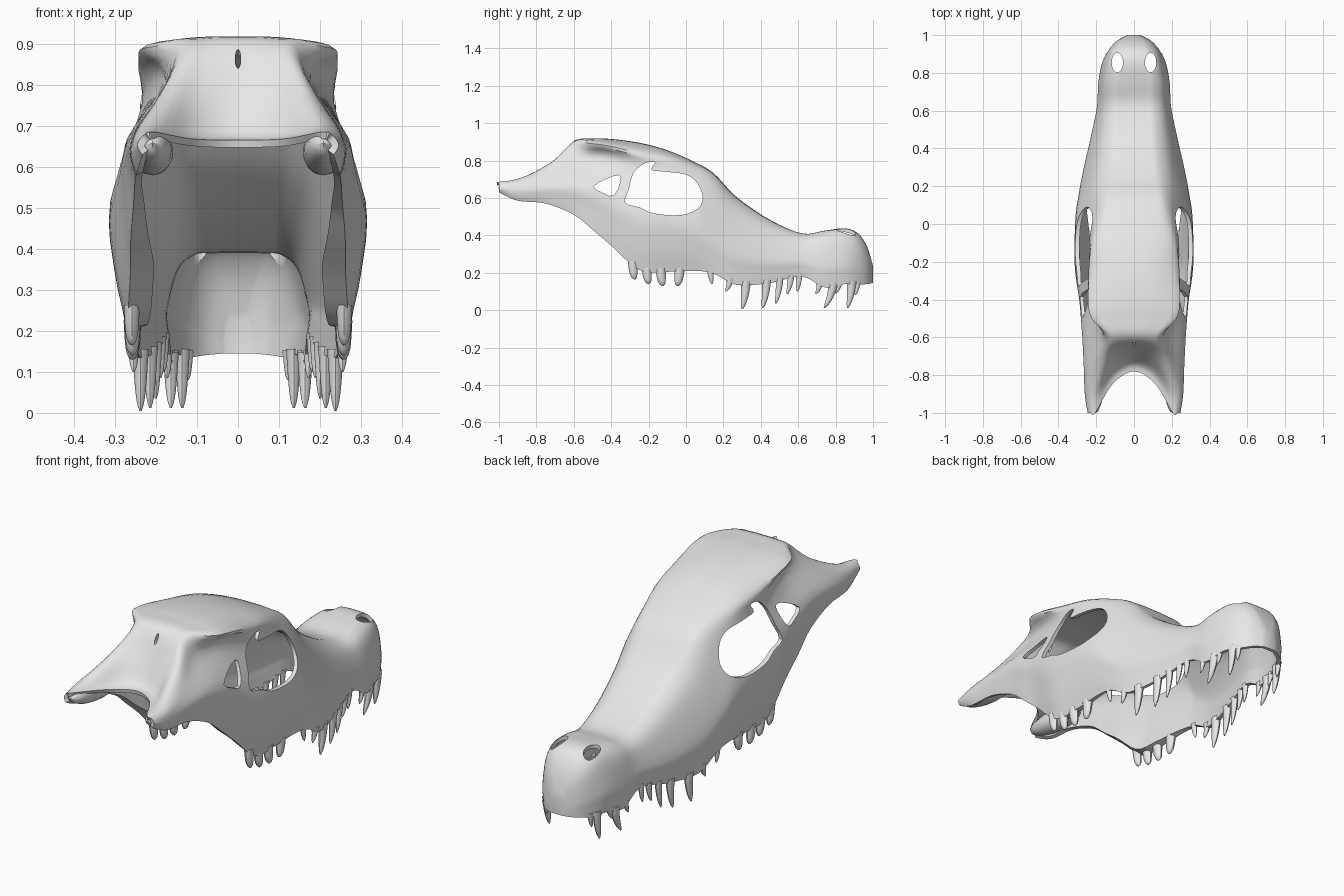
import bpy, bmesh, math
from mathutils import Vector, Matrix

if "Cube" in bpy.data.objects:
    bpy.data.objects.remove(bpy.data.objects["Cube"])

bone = bpy.data.materials.new("bone_grey")
bone.diffuse_color = (0.8, 0.8, 0.8, 1)
bone.use_nodes = True
bone.node_tree.nodes["Principled BSDF"].inputs["Base Color"].default_value = bone.diffuse_color


def make(name, verts, faces):
    me = bpy.data.meshes.new(name)
    me.from_pydata([tuple(v) for v in verts], [], faces)
    ob = bpy.data.objects.new(name, me)
    bpy.context.collection.objects.link(ob)
    me.materials.append(bone)
    return ob


def fix_normals(ob):
    bm = bmesh.new()
    bm.from_mesh(ob.data)
    bmesh.ops.recalc_face_normals(bm, faces=bm.faces)
    bm.to_mesh(ob.data)
    bm.free()


def smooth(ob, angle=40):
    bpy.ops.object.select_all(action='DESELECT')
    ob.select_set(True)
    bpy.context.view_layer.objects.active = ob
    bpy.ops.object.shade_smooth_by_angle(angle=math.radians(angle))


def spline(pts, n):
    """Curve through all points, n steps per span."""
    out = []
    for i in range(len(pts) - 1):
        a, b, c, d = (pts[max(0, min(len(pts) - 1, k))] for k in (i - 1, i, i + 1, i + 2))
        for s in range(n):
            t = s / n
            out.append(0.5 * (2 * b + (c - a) * t + (2 * a - 5 * b + 4 * c - d) * t ** 2
                              + (3 * b - a - 3 * c + d) * t ** 3))
    return out + [pts[-1]]


def clamp(v):
    return max(0, min(1, v))


# Stations: y, crown z, shoulder x, shoulder z, neck x, neck z, cheek x, jaw edge z
STATIONS = [
    (-1.0, .665, .205, .685, .232, .675, .245, .63),
    (-.90, .685, .195, .705, .245, .685, .26, .585),
    (-.75, .80, .165, .79, .225, .725, .264, .57),
    (-.60, .905, .14, .89, .18, .79, .268, .51),
    (-.50, .917, .225, .89, .18, .815, .275, .43),
    (-.40, .915, .243, .875, .203, .805, .285, .345),
    (-.25, .895, .235, .84, .235, .755, .308, .215),
    (-.10, .855, .215, .815, .24, .73, .311, .205),
    (.05, .79, .18, .765, .235, .66, .305, .21),
    (.15, .73, .16, .71, .225, .60, .29, .195),
    (.27, .605, .14, .59, .205, .51, .268, .135),
    (.45, .482, .12, .472, .178, .415, .228, .145),
    (.62, .41, .11, .405, .16, .365, .194, .18),
    (.74, .425, .11, .418, .16, .37, .188, .122),
    (.85, .437, .10, .425, .14, .38, .168, .14),
    (.92, .41, .08, .398, .117, .35, .134, .135),
    (.97, .335, .055, .325, .078, .285, .09, .14),
    (1.0, .235, .02, .23, .03, .21, .035, .145),
]


def edge_ratio(y):
    """How far the jaw edge stays out, relative to the cheek."""
    if y < -.2:
        return .86 + .09 * clamp((-.2 - y) / .3)
    return .86 + .10 * clamp(y / .2)


def section(y, zt, ws, zs, wn, zn, wm, zb):
    mid = .42 if y < .1 else .52
    zm, wb = zn + (zb - zn) * mid, wm * edge_ratio(y)
    half = [(0, zt), (.55 * ws, zt - .15 * (zt - zs)), (ws, zs), (wn, zn),
            (wm, zm), (.75 * wm + .25 * wb, .45 * zm + .55 * zb), (wb, zb)]
    full = [(-x, z) for x, z in half[:0:-1]] + half
    notch = .22 * max(0, (-.6 - y) / .4)        # rear edge curves inwards between the jaw joints
    return [Vector((x, y + notch * max(0, 1 - (x / .205) ** 2), z)) for x, z in full]


# Skull shell: lofted sections, open below and behind, closed at the snout tip
rows = [spline(section(*s), 4) for s in STATIONS]
cols = [spline(list(c), 4) for c in zip(*rows)]
rows = list(zip(*cols))
n = len(rows[0])
faces = [(i * n + j, i * n + j + 1, (i + 1) * n + j + 1, (i + 1) * n + j)
         for i in range(len(rows) - 1) for j in range(n - 1)]
faces.append(tuple((len(rows) - 1) * n + j for j in range(n)))
skull = make("skull_shell", [v for r in rows for v in r], faces)

# Bone is thicker at the lower rear cheeks
group = skull.vertex_groups.new(name="thickness")
for v in skull.data.vertices:
    group.add([v.index], .3 + .7 * clamp((.1 - v.co.y) / .4) * clamp((.55 - v.co.z) / .2), 'REPLACE')
solid = skull.modifiers.new("thickness", 'SOLIDIFY')
solid.thickness, solid.offset, solid.vertex_group = .06, -1, "thickness"


def prism(name, outline, steps):
    """Closed side outline (y, z) extended across x."""
    pts = [Vector(p) for p in outline]
    m = len(pts)
    loop = spline([pts[-1]] + pts + [pts[0], pts[1]], steps)[steps:steps * (m + 1)]
    k = len(loop)
    verts = [(x, p.x, p.y) for x in (-.6, .6) for p in loop]
    fs = [tuple(range(k)), tuple(range(k, 2 * k))]
    fs += [(i, (i + 1) % k, k + (i + 1) % k, k + i) for i in range(k)]
    ob = make(name, verts, fs)
    fix_normals(ob)
    return ob


def shaped(name, loc, scale, cyl=False, rot=0):
    """Scaled ball or upright cylinder."""
    bm = bmesh.new()
    if cyl:
        bmesh.ops.create_cone(bm, cap_ends=True, segments=20, radius1=1, radius2=1, depth=2)
    else:
        bmesh.ops.create_uvsphere(bm, u_segments=16, v_segments=10, radius=1)
    mat = Matrix.Translation(loc) @ Matrix.Rotation(rot, 4, 'X') @ Matrix.Diagonal((*scale, 1))
    bmesh.ops.transform(bm, matrix=mat, verts=bm.verts)
    ob = make(name, [], [])
    bm.to_mesh(ob.data)
    bm.free()
    return ob


# Eye sockets, rear side openings, nostrils and the slit at the back of the crown
cutters = [
    prism("eye_cutter", [(-.325, .575), (-.305, .65), (-.28, .735), (-.22, .785), (-.165, .79),
                         (-.185, .75), (-.11, .74), (0, .725), (.06, .68), (.09, .60), (.06, .54),
                         (-.03, .508), (-.17, .517), (-.25, .55)], 3),
    prism("side_opening_cutter", [(-.495, .66), (-.43, .70), (-.36, .722), (-.35, .69),
                                  (-.385, .612), (-.44, .625)], 2),
    shaped("nostril_cutter_left", (-.088, .855, .47), (.03, .052, .15), True),
    shaped("nostril_cutter_right", (.088, .855, .47), (.03, .052, .15), True),
    shaped("slit_cutter", (0, -.64, .865), (.007, .04, .025)),
]
for c in cutters:
    c.hide_render = True
    mod = skull.modifiers.new(c.name, 'BOOLEAN')
    mod.operation, mod.solver, mod.object = 'DIFFERENCE', 'EXACT', c

# Bake the cuts and drop the helpers
deps = bpy.context.evaluated_depsgraph_get()
baked = bpy.data.meshes.new_from_object(skull.evaluated_get(deps))
skull.modifiers.clear()
skull.data = baked
for c in cutters:
    bpy.data.objects.remove(c)
smooth(skull)

# Jaw joint knobs at the back
for side, word in ((-1, "left"), (1, "right")):
    smooth(shaped("jaw_joint_" + word, (side * .208, -.825, .635), (.05, .18, .052), rot=-.12))


def jaw_edge(y):
    """Half width and height of the jaw edge at y."""
    for a, b in zip(STATIONS, STATIONS[1:]):
        if a[0] <= y <= b[0]:
            t = (y - a[0]) / (b[0] - a[0])
            return edge_ratio(y) * (a[6] + (b[6] - a[6]) * t), a[7] + (b[7] - a[7]) * t


# Teeth: y of tip, z of tip, radius, backward lean
TEETH = [(-.275, .165, .026, -.01), (-.20, .14, .027, -.01), (-.125, .13, .028, -.01), (-.045, .13, .028, .01),
         (.14, .14, .018, -.01), (.215, .10, .020, .02), (.30, .005, .027, .02), (.41, .012, .025, .02),
         (.48, .035, .021, .02), (.54, .085, .019, .02), (.595, .10, .018, .01), (.695, .085, .018, .02),
         (.74, .012, .026, .045), (.80, .09, .017, .02), (.865, .012, .025, .02), (.905, .08, .018, .01)]
SEG, RINGS = 8, 9
verts, faces = [], []
for tip_y, tip_z, r, lean in TEETH:
    root_y = tip_y + lean
    w, edge = jaw_edge(root_y)
    root_z = edge + .018
    taper = .25 if tip_y < 0 else .5
    for side in (-1, 1):
        base = len(verts)
        for k in range(RINGS):
            t = 1 - (1 - k / (RINGS - 1)) ** 1.8
            rad = r * max(.15, (1 - taper * t) * math.sqrt(max(0, 1 - t ** 6)))
            for s in range(SEG):
                a = 2 * math.pi * s / SEG
                verts.append((side * (w - .009) + .75 * rad * math.cos(a),
                              root_y - lean * t ** 2 + rad * math.sin(a),
                              root_z + (tip_z - root_z) * t))
        for k in range(RINGS - 1):
            for s in range(SEG):
                p, q = base + k * SEG, (s + 1) % SEG
                faces.append((p + s, p + SEG + s, p + SEG + q, p + q))
        last = base + (RINGS - 1) * SEG
        faces.append(tuple(base + s for s in range(SEG)))
        faces.append(tuple(last + s for s in reversed(range(SEG))))
teeth = make("upper_teeth", verts, faces)
fix_normals(teeth)
smooth(teeth, 50)
